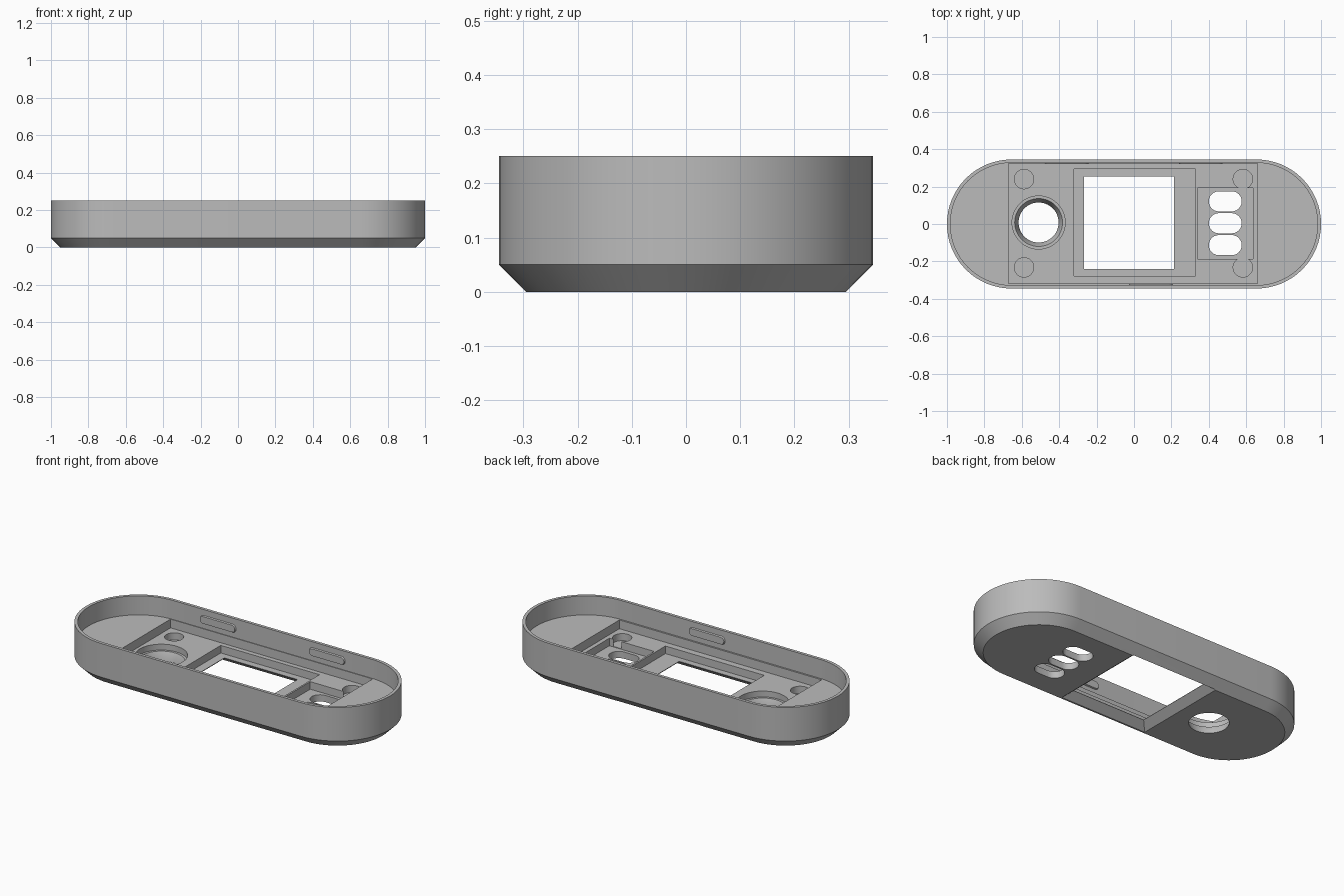
import bpy
import bmesh
import math
from mathutils import Vector

cube = bpy.data.objects.get("Cube")
if cube:
    bpy.data.objects.remove(cube, do_unlink=True)

grey = bpy.data.materials.new("plain grey")
grey.use_nodes = True
GREY = (0.5, 0.5, 0.5, 1)
grey.diffuse_color = GREY
grey.node_tree.nodes["Principled BSDF"].inputs["Base Color"].default_value = GREY


# Outlines, all anticlockwise
def capsule(half_length, radius, steps=32):
    reach = half_length - radius
    pts = []
    for side, start in ((1, -math.pi / 2), (-1, math.pi / 2)):
        for i in range(steps + 1):
            a = start + math.pi * i / steps
            pts.append((side * reach + radius * math.cos(a), radius * math.sin(a)))
    return pts


def rectangle(x0, x1, y0, y1):
    return [(x0, y0), (x1, y0), (x1, y1), (x0, y1)]


def circle(x, y, radius, steps=48):
    turn = 2 * math.pi / steps
    return [(x + radius * math.cos(i * turn), y + radius * math.sin(i * turn))
            for i in range(steps)]


def moved(outline, dx, dy):
    return [(x + dx, y + dy) for x, y in outline]


def loft(name, layers):
    """Solid through outlines stacked as (outline, z)."""
    bm = bmesh.new()
    rings = [[bm.verts.new((x, y, z)) for x, y in outline] for outline, z in layers]
    for low, high in zip(rings, rings[1:]):
        n = len(low)
        for i in range(n):
            j = (i + 1) % n
            bm.faces.new((low[i], low[j], high[j], high[i]))
    bm.faces.new(rings[0][::-1])
    bm.faces.new(rings[-1])
    mesh = bpy.data.meshes.new(name)
    bm.to_mesh(mesh)
    bm.free()
    obj = bpy.data.objects.new(name, mesh)
    bpy.context.collection.objects.link(obj)
    mesh.materials.append(grey)
    return obj


def cut(target, layers):
    cutter = loft("cutter", layers)
    cutter.hide_render = True
    mod = target.modifiers.new("cut", "BOOLEAN")
    mod.operation = "DIFFERENCE"
    mod.solver = "EXACT"
    mod.object = cutter
    bpy.context.view_layer.update()
    graph = bpy.context.evaluated_depsgraph_get()
    result = bpy.data.meshes.new_from_object(target.evaluated_get(graph))
    target.modifiers.clear()
    target.data = result
    bpy.data.objects.remove(cutter, do_unlink=True)


def smooth(obj):
    bpy.ops.object.select_all(action="DESELECT")
    obj.select_set(True)
    bpy.context.view_layer.objects.active = obj
    bpy.ops.object.shade_smooth_by_angle(angle=math.radians(25))


RIM, LEDGE, POCKET, RECESS = 0.25, 0.137, 0.085, 0.04
TOP, UNDER = 0.4, -0.1
WALL = 0.018

# Tray with a chamfered underside
tray = loft("tray", [(capsule(0.95, 0.295), 0), (capsule(1, 0.345), 0.05),
                     (capsule(1, 0.345), RIM)])

# Stepped interior: open cavity, board pocket, screen and slot recesses
cut(tray, [(capsule(1 - WALL, 0.345 - WALL), LEDGE), (capsule(1 - WALL, 0.345 - WALL), TOP)])
for outline, floor in (
        (rectangle(-0.67, 0.66, -0.317, 0.323), POCKET),
        (rectangle(-0.32, 0.33, -0.278, 0.295), RECESS),
        (rectangle(0.34, 0.635, -0.187, 0.193), RECESS)):
    cut(tray, [(outline, floor), (outline, 0.2)])

# Screen window, flared towards the underside
window = rectangle(-0.268, 0.213, -0.24, 0.255)
flare = rectangle(-0.313, 0.258, -0.285, 0.30)
cut(tray, [(flare, UNDER), (flare, 0), (window, RECESS - 0.002), (window, 0.2)])

# Round dial opening with a shallow seat and tapered bore
dial = (-0.51, 0.008)
bore, seat, lip = (circle(*dial, r) for r in (0.107, 0.128, 0.142))
cut(tray, [(bore, UNDER), (bore, 0.005), (seat, 0.05), (lip, 0.0501), (lip, 0.2)])

# Three button slots
for y in (-0.113, 0.004, 0.121):
    slot = moved(capsule(0.088, 0.054, 12), 0.488, y)
    cut(tray, [(slot, UNDER), (slot, 0.2)])

# Corner magnet pits
for x in (-0.588, 0.582):
    for y in (-0.232, 0.24):
        pit = circle(x, y, 0.052, 32)
        cut(tray, [(pit, RECESS + 0.003), (pit, 0.12)])
smooth(tray)

# Snap ridges on the inner walls, two at the back and one at the front
for name, x, side in (("back_right_ridge", -0.36, 1), ("back_left_ridge", 0.358, 1),
                      ("front_ridge", 0.09, -1)):
    ridge = loft(name, [(capsule(0.12, 0.026, 12), 0), (capsule(0.115, 0.021, 12), 0.01)])
    ridge.rotation_euler.x = side * math.pi / 2
    ridge.location = Vector((x, side * 0.3295, 0.19))
    smooth(ridge)
